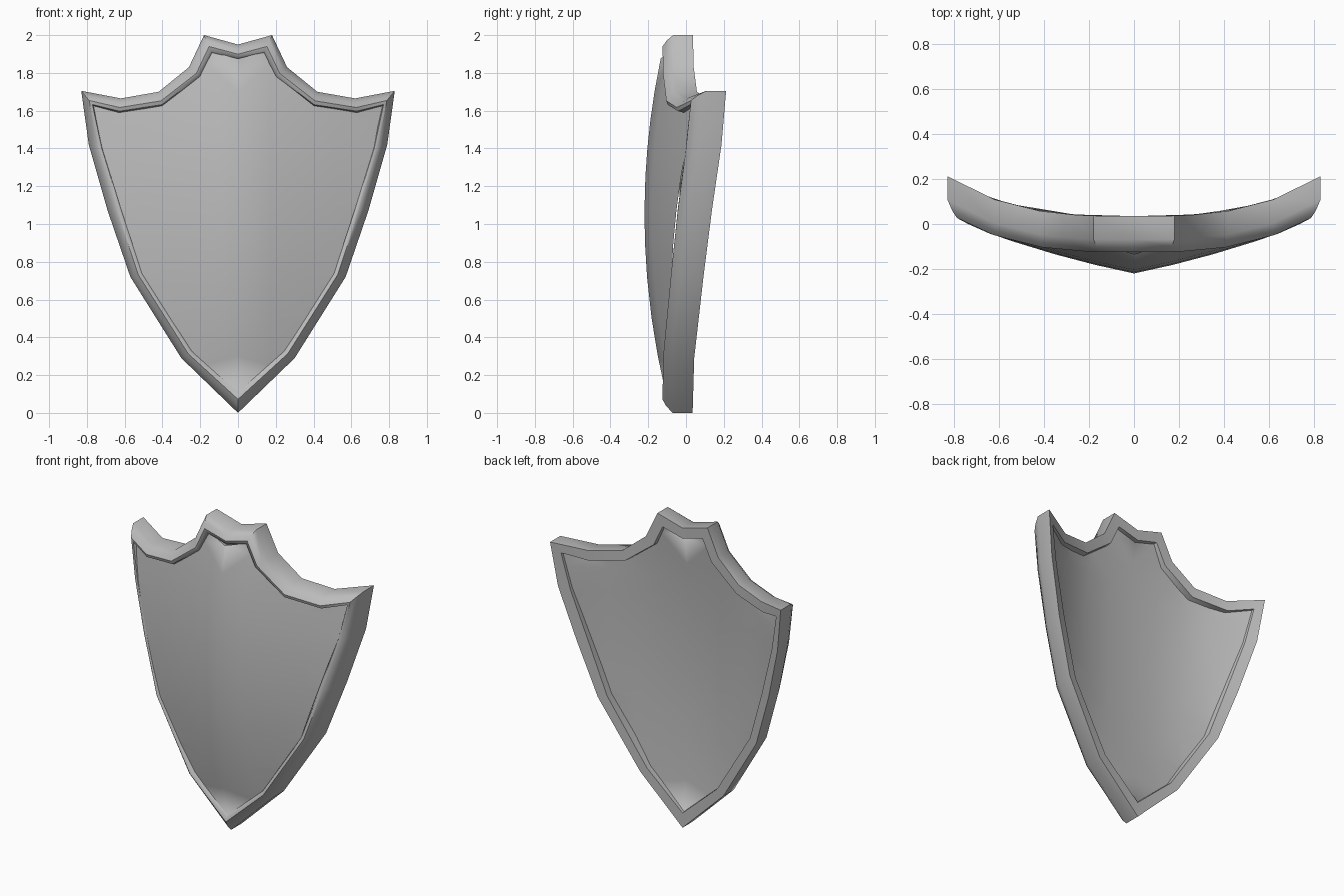
import bpy, bmesh
from mathutils import Vector

cube = bpy.data.objects.get("Cube")
if cube:
    bpy.data.objects.remove(cube, do_unlink=True)

grey = bpy.data.materials.new("plain_grey")
grey.use_nodes = True
colour = (0.5, 0.5, 0.5, 1)
grey.diffuse_color = colour
grey.node_tree.nodes["Principled BSDF"].inputs["Base Color"].default_value = colour

# Half outlines (x, z), from the top centre down to the bottom tip
OUTER = [(0, 1.95), (.18, 2), (.26, 1.83), (.42, 1.7), (.62, 1.665), (.83, 1.705),
         (.79, 1.42), (.69, 1.07), (.57, .72), (.3, .29), (0, 0)]
INNER = [(0, 1.865), (.135, 1.9), (.195, 1.775), (.4, 1.62), (.63, 1.585), (.76, 1.62),
         (.71, 1.4), (.61, 1.08), (.5, .74), (.24, .33), (0, .12)]


def loop(t):
    """Closed mirrored outline, blended from outer (0) to inner (1)."""
    half = [Vector(o).lerp(Vector(i), t) for o, i in zip(OUTER, INNER)]
    return half + [Vector((-p.x, p.y)) for p in half[-2:0:-1]]


def bend(x):
    return .31 * abs(x) ** 3


def front_y(x, z):
    return -.22 + .126 * (z - 1.05) ** 2 + .2 * abs(x) + .12 * x * x


def back_y(x, z):
    bulge = .5 * (.126 * (z - 1.05) ** 2 - .11)
    return .02 + bend(x) + min(bulge, 0) * max(0, 1 - (x / .75) ** 2)


def finish(name, bm, angle):
    bmesh.ops.recalc_face_normals(bm, faces=bm.faces)
    mesh = bpy.data.meshes.new(name)
    bm.to_mesh(mesh)
    bm.free()
    mesh.materials.append(grey)
    obj = bpy.data.objects.new(name, mesh)
    bpy.context.collection.objects.link(obj)
    bpy.ops.object.select_all(action='DESELECT')
    obj.select_set(True)
    bpy.context.view_layer.objects.active = obj
    bpy.ops.object.shade_smooth_by_angle(angle=angle)


# Rim: a rounded section swept round the outline
SECTION = [(0, lambda x, z: .035 + bend(x)),
           (0, lambda x, z: -.07 + bend(x)),
           (.3, lambda x, z: -.105 + bend(x)),
           (.6, lambda x, z: -.125 + bend(x)),
           (.85, lambda x, z: -.118 + bend(x)),
           (1, lambda x, z: max(front_y(x, z), -.125 + bend(x)) + .02),
           (.85, lambda x, z: back_y(x, z) - .01),
           (.8, lambda x, z: .035 + bend(x))]
bm = bmesh.new()
rings = [[bm.verts.new((p.x, depth(*p), p.y)) for p in loop(t)] for t, depth in SECTION]
count = len(rings[0])
for k, ring in enumerate(rings):
    after = rings[(k + 1) % len(rings)]
    for i in range(count):
        j = (i + 1) % count
        bm.faces.new((ring[i], ring[j], after[j], after[i]))
finish("rim", bm, .9)


# Panels: the outline sliced into a grid, then pushed into a curved surface
def panel(name, t, depth, facing):
    bm = bmesh.new()
    bm.faces.new([bm.verts.new((p.x, 0, p.y)) for p in loop(t)])
    cuts = [((x, 0, 0), (1, 0, 0)) for x in (-.53, -.35, -.17, 0, .17, .35, .53)]
    cuts += [((0, 0, z), (0, 0, 1)) for z in (.3, .5, .72, .9, 1.07, 1.25, 1.4, 1.55, 1.7)]
    for co, normal in cuts:
        bmesh.ops.bisect_plane(bm, geom=bm.verts[:] + bm.edges[:] + bm.faces[:],
                               plane_co=co, plane_no=normal)
    bmesh.ops.triangulate(bm, faces=bm.faces)
    for v in bm.verts:
        v.co.y = depth(v.co.x, v.co.z)
    bmesh.ops.recalc_face_normals(bm, faces=bm.faces)
    bm.normal_update()
    if sum(f.normal.y for f in bm.faces) * facing < 0:
        bmesh.ops.reverse_faces(bm, faces=bm.faces)
    mesh = bpy.data.meshes.new(name)
    bm.to_mesh(mesh)
    bm.free()
    mesh.shade_smooth()
    mesh.materials.append(grey)
    obj = bpy.data.objects.new(name, mesh)
    bpy.context.collection.objects.link(obj)


panel("front_panel", .88, front_y, -1)
panel("back_panel", .8, back_y, 1)
